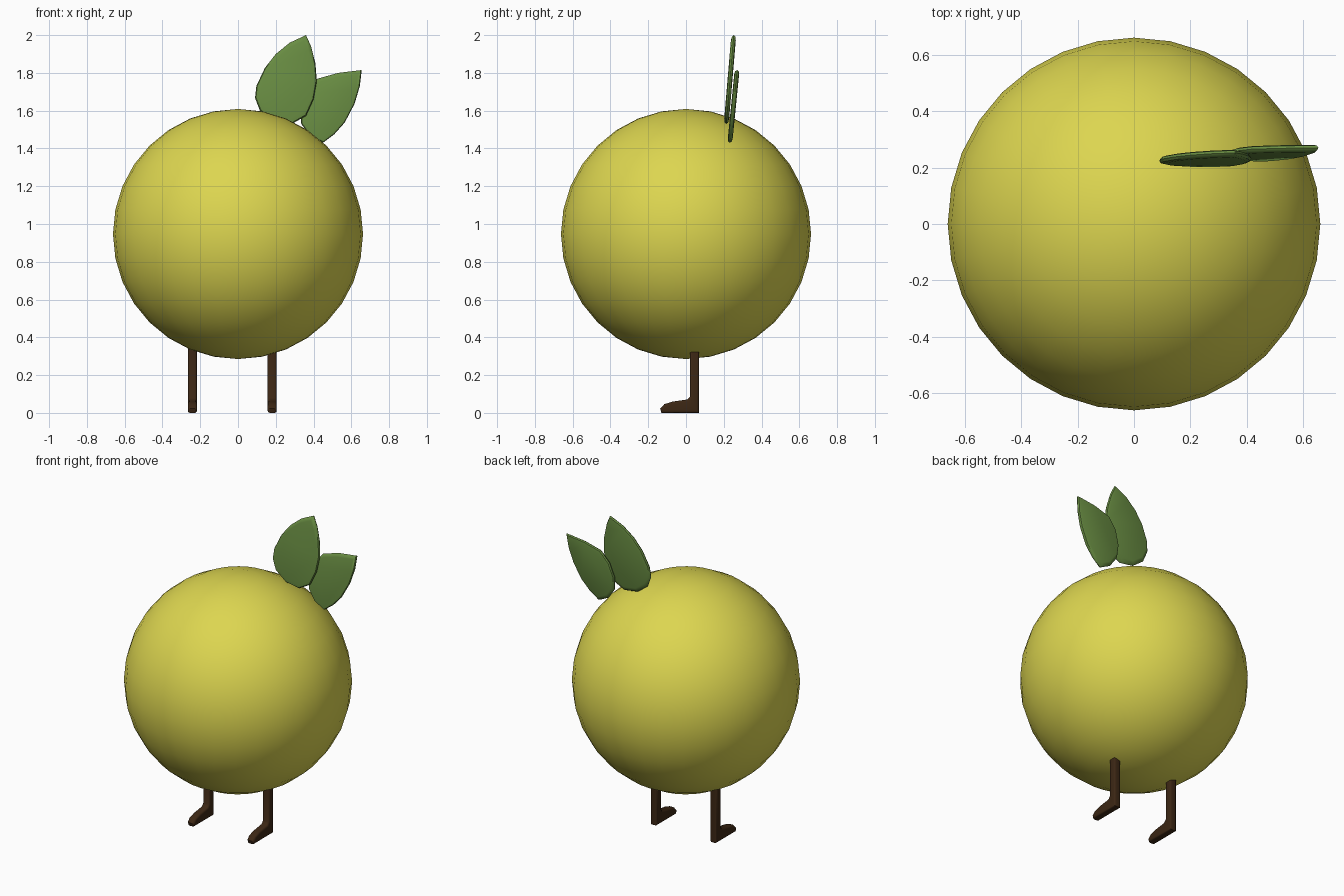
import bpy, bmesh, math
from mathutils import Vector

if "Cube" in bpy.data.objects:
    bpy.data.objects.remove(bpy.data.objects["Cube"])


def material(name, rgb):
    m = bpy.data.materials.new(name)
    m.diffuse_color = (*rgb, 1)
    m.use_nodes = True
    m.node_tree.nodes["Principled BSDF"].inputs["Base Color"].default_value = m.diffuse_color
    return m


YELLOW = material("yellow green", (0.72, 0.67, 0.08))
GREEN = material("leaf green", (0.14, 0.265, 0.055))
BROWN = material("dark brown", (0.045, 0.02, 0.007))


def finish(bm, name, mat, angle):
    bmesh.ops.recalc_face_normals(bm, faces=bm.faces)
    me = bpy.data.meshes.new(name)
    bm.to_mesh(me)
    bm.free()
    me.materials.append(mat)
    ob = bpy.data.objects.new(name, me)
    bpy.context.collection.objects.link(ob)
    bpy.ops.object.select_all(action='DESELECT')
    ob.select_set(True)
    bpy.context.view_layer.objects.active = ob
    bpy.ops.object.shade_smooth_by_angle(angle=math.radians(angle))
    return ob


# Round body
bm = bmesh.new()
bmesh.ops.create_uvsphere(bm, u_segments=32, v_segments=16, radius=0.662)
bmesh.ops.translate(bm, verts=bm.verts, vec=(0, 0, 0.947))
finish(bm, "body", YELLOW, 60)


# Leaves: cushioned plates from an outline, leaning back
def leaf(name, outline, y0, z0, lean):
    bm = bmesh.new()
    n = len(outline)
    cx = sum(p[0] for p in outline) / n
    cz = sum(p[1] for p in outline) / n
    # (scale towards the middle, half thickness offset), front to back
    layers = [(0.88, -0.013), (0.97, -0.009), (1.0, 0.0), (0.97, 0.009), (0.88, 0.013)]
    loops = []
    for s, d in layers:
        loop = []
        for x, z in outline:
            px, pz = cx + (x - cx) * s, cz + (z - cz) * s
            loop.append(bm.verts.new((px, y0 + lean * (pz - z0) + d, pz)))
        loops.append(loop)
    for a, b in zip(loops, loops[1:]):
        for i in range(n):
            j = (i + 1) % n
            bm.faces.new((a[i], a[j], b[j], b[i]))
    bm.faces.new(loops[0])
    bm.faces.new(loops[-1])
    finish(bm, name, GREEN, 45)


leaf("leaf_large", [(0.36, 2.0), (0.274, 1.96), (0.20, 1.90), (0.142, 1.826), (0.097, 1.73),
                    (0.09, 1.667), (0.116, 1.60), (0.19, 1.545), (0.285, 1.53), (0.36, 1.572),
                    (0.40, 1.66), (0.417, 1.757), (0.41, 1.85), (0.387, 1.94)],
     0.213, 1.53, 0.085)
leaf("leaf_small", [(0.655, 1.815), (0.53, 1.80), (0.417, 1.768), (0.36, 1.70), (0.33, 1.61),
                    (0.335, 1.53), (0.38, 1.465), (0.45, 1.43), (0.51, 1.475), (0.565, 1.537),
                    (0.617, 1.636), (0.645, 1.73)],
     0.232, 1.43, 0.1)


# Legs with feet: one side profile, extruded across and rounded
PROFILE = [(0.069, 0.36), (0.021, 0.36), (0.021, 0.086), (0.008, 0.071), (-0.07, 0.06),
           (-0.115, 0.046), (-0.137, 0.022), (-0.13, 0.0), (0.069, 0.0)]


def leg(name, x):
    bm = bmesh.new()
    w = 0.024
    face = bm.faces.new([bm.verts.new((x - w, y, z)) for y, z in PROFILE])
    ext = bmesh.ops.extrude_face_region(bm, geom=[face])
    bmesh.ops.translate(bm, vec=(2 * w, 0, 0),
                        verts=[v for v in ext["geom"] if isinstance(v, bmesh.types.BMVert)])
    bmesh.ops.recalc_face_normals(bm, faces=bm.faces)
    rims = [e for e in bm.edges if abs(e.verts[0].co.x - e.verts[1].co.x) < 1e-5]
    bmesh.ops.bevel(bm, geom=rims, offset=0.012, segments=3, profile=0.5,
                    affect='EDGES', clamp_overlap=True)
    finish(bm, name, BROWN, 50)


leg("leg_left", -0.241)
leg("leg_right", 0.181)
